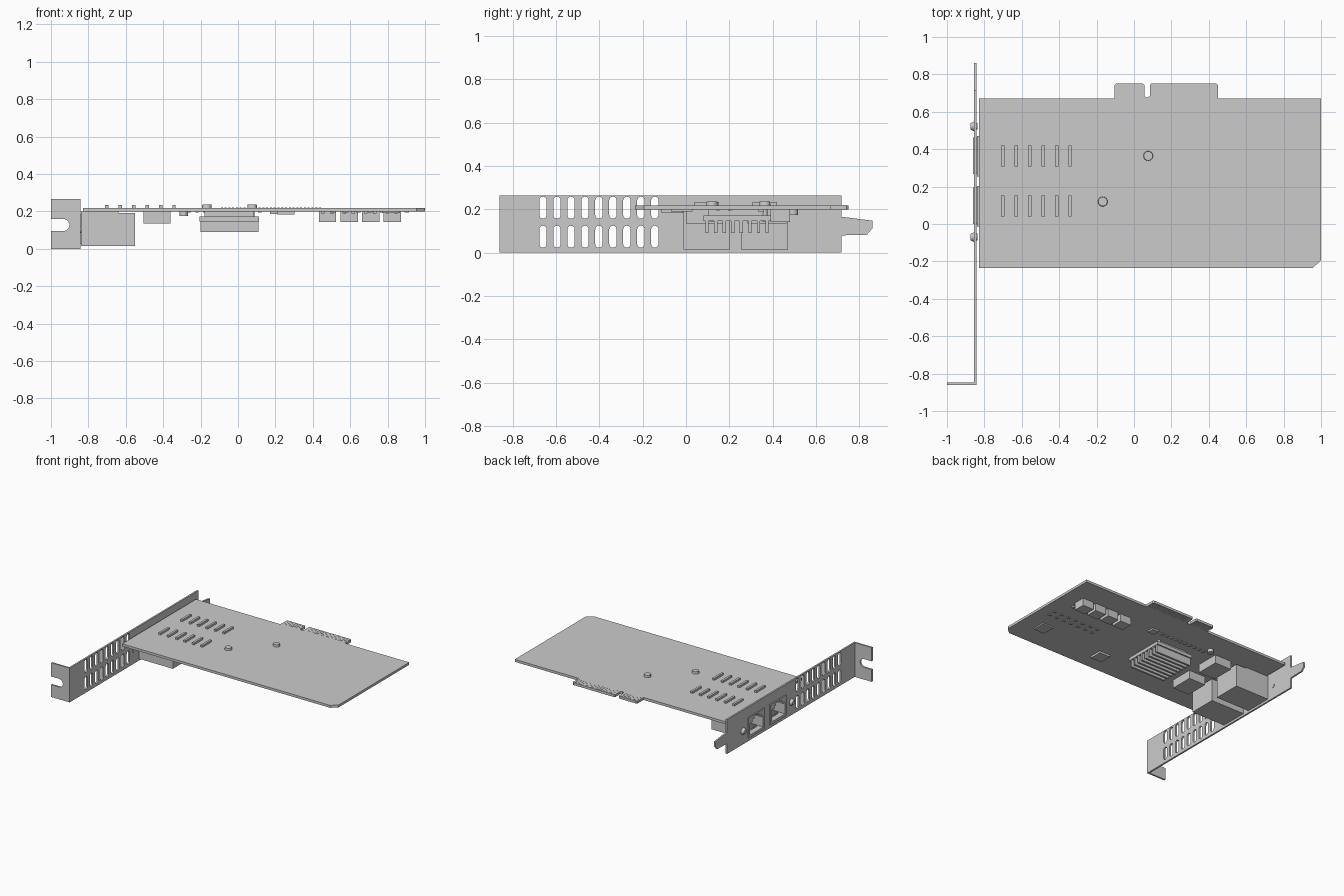
import bpy, bmesh, math
from mathutils import Matrix, Vector

if "Cube" in bpy.data.objects:
    bpy.data.objects.remove(bpy.data.objects["Cube"])

XY = Matrix.Identity(3)
YZ = Matrix(((0, 0, 1), (1, 0, 0), (0, 1, 0)))    # local u,v,w -> y,z,x
XZ = Matrix(((1, 0, 0), (0, 0, -1), (0, 1, 0)))   # local u,v,w -> x,z,-y


def add_mesh(name, bm):
    me = bpy.data.meshes.new(name)
    bm.to_mesh(me)
    bm.free()
    ob = bpy.data.objects.new(name, me)
    bpy.context.collection.objects.link(ob)
    return ob


def plate(name, loops, w0, w1, axes=XY):
    """Flat outline with holes, extruded from w0 to w1 along the third axis."""
    cu = bpy.data.curves.new(name + "_profile", 'CURVE')
    cu.dimensions = '2D'
    cu.fill_mode = 'BOTH'
    cu.extrude = (w1 - w0) / 2
    for pts in loops:
        sp = cu.splines.new('POLY')
        sp.points.add(len(pts) - 1)
        for p, (u, v) in zip(sp.points, pts):
            p.co = (u, v, 0, 1)
        sp.use_cyclic_u = True
    tmp = bpy.data.objects.new(name + "_tmp", cu)
    bpy.context.collection.objects.link(tmp)
    dg = bpy.context.evaluated_depsgraph_get()
    me = bpy.data.meshes.new_from_object(tmp.evaluated_get(dg))
    bpy.data.objects.remove(tmp)
    bm = bmesh.new()
    bm.from_mesh(me)
    bpy.data.meshes.remove(me)
    bmesh.ops.remove_doubles(bm, verts=bm.verts, dist=1e-5)
    for v in bm.verts:
        v.co = axes @ (v.co + Vector((0, 0, (w0 + w1) / 2)))
    bmesh.ops.recalc_face_normals(bm, faces=bm.faces)
    for f in bm.faces:
        f.smooth = False
    return add_mesh(name, bm)


def boxes(name, items):
    bm = bmesh.new()
    for x0, x1, y0, y1, z0, z1 in items:
        m = Matrix.Translation(((x0+x1)/2, (y0+y1)/2, (z0+z1)/2)) @ Matrix.Diagonal((x1-x0, y1-y0, z1-z0, 1))
        bmesh.ops.create_cube(bm, size=1, matrix=m)
    return add_mesh(name, bm)


def rounded(name, r0, r1, h, loc, rot=Matrix.Identity(4)):
    bm = bmesh.new()
    bmesh.ops.create_cone(bm, cap_ends=True, segments=24, radius1=r0, radius2=r1, depth=h,
                          matrix=Matrix.Translation(loc) @ rot)
    ob = add_mesh(name, bm)
    bpy.context.view_layer.objects.active = ob
    ob.select_set(True)
    bpy.ops.object.shade_smooth_by_angle(angle=math.radians(30))
    ob.select_set(False)
    return ob


def rect(a, b, c, d):
    return [(a, c), (b, c), (b, d), (a, d)]


def slot(cx, z0, z1, r, n=8):
    top = [(cx + r*math.cos(math.pi*i/n), z1 - r + r*math.sin(math.pi*i/n)) for i in range(n + 1)]
    return top + [(2*cx - u, z0 + z1 - v) for u, v in top]


def jack_opening(c):
    # plug cavity with stepped latch recess
    half = [(.08, .045), (.08, .135), (.05, .135), (.05, .155), (.028, .155), (.028, .172)]
    return [(c + u, v) for u, v in half] + [(c - u, v) for u, v in reversed(half)]


# Circuit board with edge-connector tab and key notch
PB, PT = .2, .219
plate("circuit_board", [[
    (-.83, -.235), (.955, -.235), (1, -.195), (1, .67), (.45, .67), (.45, .742), (.442, .75),
    (.092, .75), (.085, .742), (.085, .685), (.07, .675), (.055, .685), (.055, .742), (.048, .75),
    (-.097, .75), (-.105, .742), (-.105, .67), (-.83, .67)]], PB, PT)

# Edge connector contact fingers on both faces
fingers = []
for i in range(27):
    x = -.092 + i*.0202
    if not .035 < x < .092:
        fingers += [(x, x+.011, .685, .742, PB-.002, PB), (x, x+.011, .685, .742, PT, PT+.001)]
boxes("edge_contacts", fingers)

# Slot bracket with vents, jack cutouts and tongue
JACKS = (.0975, .365)
vents = [slot(-.66 + .0645*i, z, z + .102, .017) for i in range(9) for z in (.023, .157)]
cutouts = [rect(c-.0975, c+.0975, .025, .185) for c in JACKS]
plate("bracket", [[
    (-.86, 0), (.717, 0), (.717, .08), (.835, .083), (.86, .112), (.86, .148), (.717, .166),
    (.717, .265), (-.86, .265)]] + vents + cutouts, -.855, -.842, YZ)

# Bracket mounting flange with open screw slot
arc = [(-.933 + .032*math.sin(math.pi*i/10), .127 - .032*math.cos(math.pi*i/10)) for i in range(11)]
plate("bracket_flange", [[(-1, 0), (-.842, 0), (-.842, .265), (-1, .265), (-1, .159)]
                         + arc[::-1] + [(-1, .095)]], .847, .86, XZ)

# Network jacks: hollow body, bezel, back wall and spring contacts
for n, c in enumerate(JACKS, 1):
    a, b = c - .11, c + .105
    plate(f"jack_bezel_{n}", [rect(c-.0975, c+.0975, .025, .185), jack_opening(c)], -.862, -.84, YZ)
    plate(f"jack_body_{n}", [rect(a, b, .015, PB), jack_opening(c)], -.84, -.64, YZ)
    boxes(f"jack_back_{n}", [(-.64, -.55, a, b, .015, .192)])
    boxes(f"jack_contacts_{n}", [(-.82, -.64, c-.056+.015*i, c-.049+.015*i, .045, .06) for i in range(8)])

# Bracket screws
ROT = Matrix.Rotation(math.pi/2, 4, 'Y')
for n, y in enumerate((-.07, .522), 1):
    rounded(f"screw_head_{n}", .016, .026, .02, (-.865, y, .102), ROT)
    rounded(f"screw_shaft_{n}", .018, .018, .018, (-.847, y, .102), ROT)

# Soldered pin strips on the board top
boxes("pin_strips", [(-.71 + .072*i, -.693 + .072*i, y, y + .112, PT, .234)
                     for i in range(6) for y in (.04, .308)])

# Signal transformers behind the jacks
boxes("transformers", [(-.505, -.36, 0, .18, .135, PB), (-.505, -.36, .285, .465, .135, PB)])

# Main chip and finned heatsink with retaining pins
boxes("main_chip", [(-.18, .085, .105, .365, .17, PB)])
boxes("heatsink_base", [(-.205, .112, .08, .392, .147, .172)])
boxes("heatsink_fins", [(-.2, .11, .09 + .0395*i, .105 + .0395*i, .09, .147) for i in range(8)])
for n, (x, y) in enumerate(((.076, .364), (-.167, .12)), 1):
    rounded(f"heatsink_pin_{n}", .026, .024, .017, (x, y, .2275))
    rounded(f"heatsink_pin_shaft_{n}", .012, .012, .06, (x, y, .175))

# Power inductors with small leads
REG = (.432, .548, .663, .778)
boxes("inductors", [(x, x+.093, .39, .48, .142, PB) for x in REG])
boxes("inductor_leads", [(x+d, x+d+.018, .335, .36, .188, PB) for x in REG for d in (.012, .06)])

# Small chips on the underside
boxes("small_chips", [(.21, .302, -.112, -.015, .184, PB), (.77, .865, -.07, .03, .19, PB),
                      (.17, .225, .42, .475, .187, PB)])

# Rows of tiny surface-mount parts
boxes("surface_parts", [(.5 + .065*i, .525 + .065*i, y, y + .015, .194, PB)
                        for i in range(7) for y in (.14, .195)]
      + [(-.27 + .042*i, -.252 + .042*i, .44, .465, .193, PB) for i in range(10)])

# Round capacitor
rounded("capacitor", .022, .022, .025, (-.29, .495, .1875))
